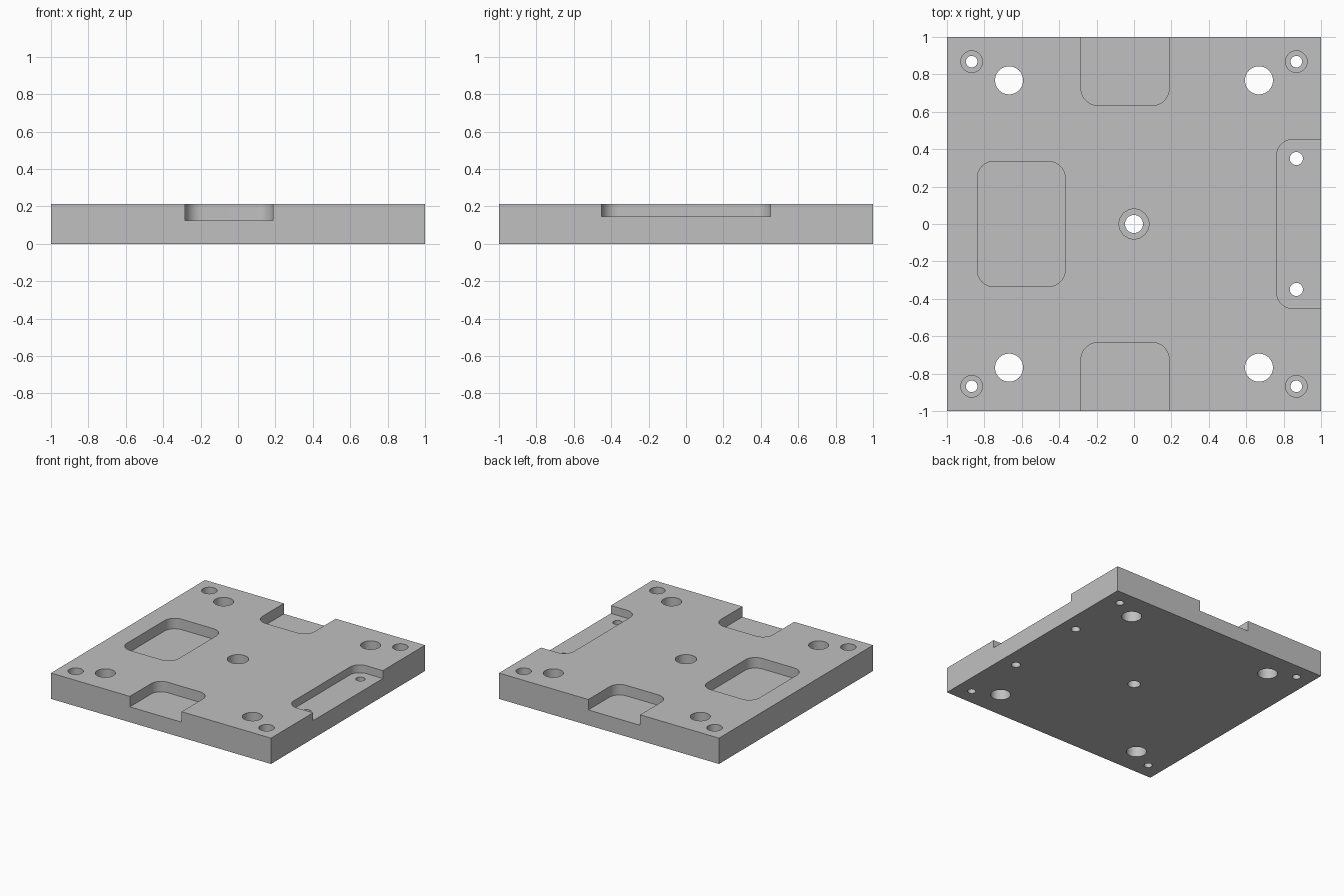
import bpy, bmesh, math

default = bpy.data.objects.get("Cube")
if default:
    bpy.data.objects.remove(default, do_unlink=True)

TOP = 0.212
BEYOND = 0.3   # how far cutters reach past the plate

grey = bpy.data.materials.new("machined grey")
grey.use_nodes = True
colour = (0.53, 0.53, 0.53, 1)
grey.diffuse_color = colour
grey.node_tree.nodes["Principled BSDF"].inputs["Base Color"].default_value = colour


def prism(name, outline, z0, z1):
    """Solid made by extruding a counter-clockwise outline from z0 to z1."""
    bm = bmesh.new()
    base = bm.faces.new([bm.verts.new((x, y, z0)) for x, y in outline])
    side = bmesh.ops.extrude_face_region(bm, geom=[base])
    verts = [g for g in side["geom"] if isinstance(g, bmesh.types.BMVert)]
    bmesh.ops.translate(bm, verts=verts, vec=(0, 0, z1 - z0))
    bmesh.ops.recalc_face_normals(bm, faces=bm.faces)
    mesh = bpy.data.meshes.new(name)
    bm.to_mesh(mesh)
    bm.free()
    mesh.materials.append(grey)
    obj = bpy.data.objects.new(name, mesh)
    bpy.context.collection.objects.link(obj)
    return obj


def arc(x, y, r, start, end, steps):
    angles = [math.radians(start + (end - start) * i / steps) for i in range(steps + 1)]
    return [(x + r * math.cos(a), y + r * math.sin(a)) for a in angles]


def rounded(x0, x1, y0, y1, r=0.09):
    corners = [(x1 - r, y1 - r), (x0 + r, y1 - r), (x0 + r, y0 + r), (x1 - r, y0 + r)]
    return [p for i, (x, y) in enumerate(corners)
            for p in arc(x, y, r, 90 * i, 90 * i + 90, 10)]


plate = prism("base_plate", [(-1, -1), (1, -1), (1, 1), (-1, 1)], 0, TOP)
cutters = []


def cut(outline, floor):
    cutter = prism("cutter", outline, floor, TOP + BEYOND)
    cutter.hide_render = True
    mod = plate.modifiers.new("cut", "BOOLEAN")
    mod.operation = "DIFFERENCE"
    mod.solver = "EXACT"
    mod.object = cutter
    cutters.append(cutter)


def hole(x, y, r, floor=-BEYOND):
    cut(arc(x, y, r, 0, 360, 40)[:-1], floor)


# Rounded pockets: closed on the right side, open on three edges
DEEP, SHALLOW = 0.126, 0.147
cut(rounded(-0.838, -0.368, -0.335, 0.335), DEEP)
cut(rounded(-0.283, 0.188, -1 - BEYOND, -0.634), DEEP)
cut(rounded(-0.283, 0.188, 0.634, 1 + BEYOND), DEEP)
cut(rounded(0.762, 1 + BEYOND, -0.453, 0.453), SHALLOW)

# Counterbored centre hole
hole(0, 0, 0.08, 0.1)
hole(0, 0, 0.048)

# Corner screw holes, large guide holes and pocket holes
for sy in (-1, 1):
    for sx in (-1, 1):
        hole(0.868 * sx, 0.868 * sy, 0.058, 0.1)
        hole(0.868 * sx, 0.868 * sy, 0.031)
        hole(0.668 * sx, 0.768 * sy, 0.075)
    hole(0.868, 0.35 * sy, 0.035)

# Bake the cuts, remove the cutters and shade the bores smooth
bpy.context.view_layer.update()
depsgraph = bpy.context.evaluated_depsgraph_get()
baked = bpy.data.meshes.new_from_object(plate.evaluated_get(depsgraph))
plate.modifiers.clear()
plate.data = baked
for cutter in cutters:
    bpy.data.objects.remove(cutter, do_unlink=True)
bpy.ops.object.select_all(action="DESELECT")
plate.select_set(True)
bpy.context.view_layer.objects.active = plate
bpy.ops.object.shade_smooth_by_angle(angle=math.radians(30))
